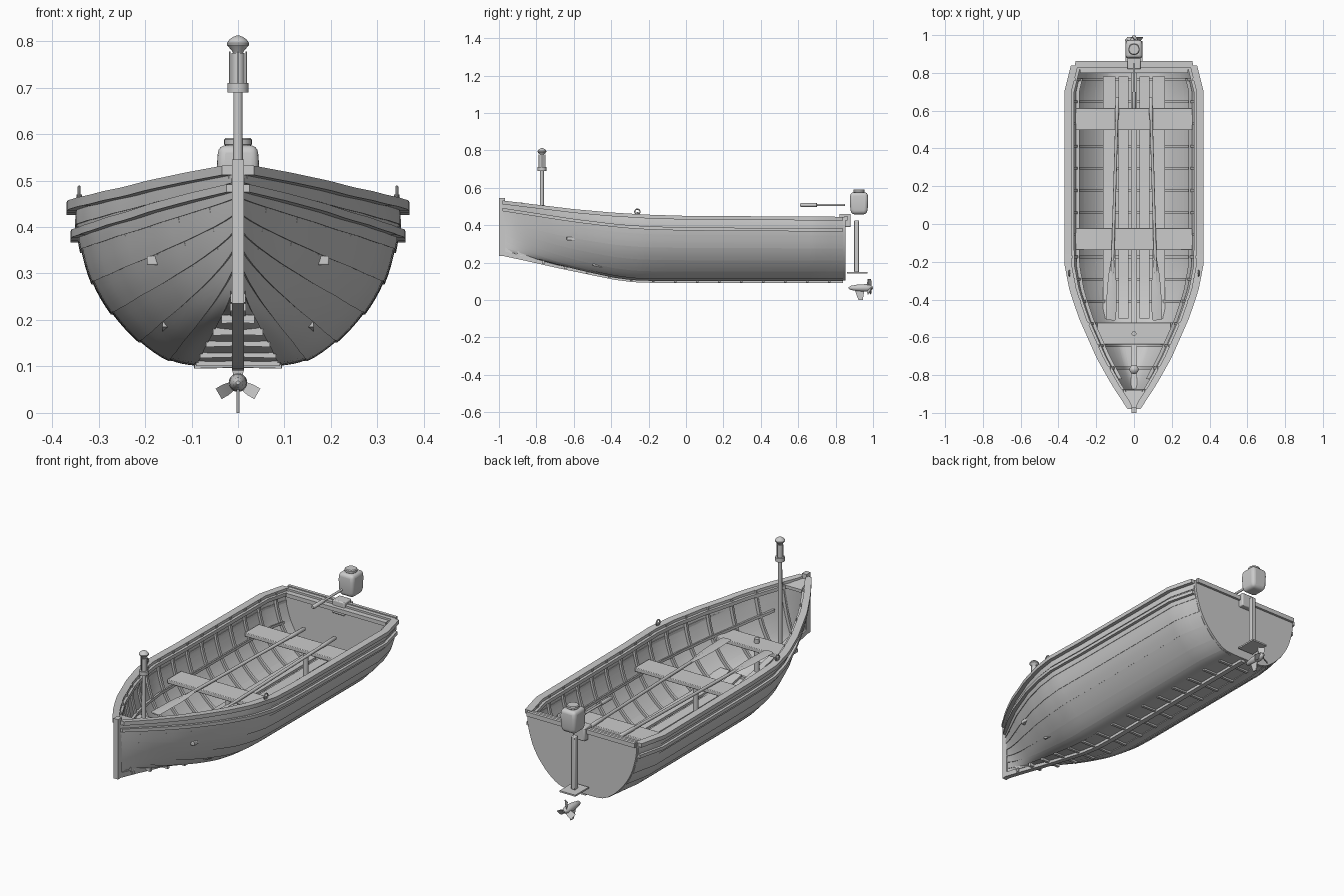
import bpy, bmesh, math
from mathutils import Vector

if "Cube" in bpy.data.objects:
    bpy.data.objects.remove(bpy.data.objects["Cube"])


def finish(name, bm, mirror=False, bevel=0, seg=2, angle=35):
    bmesh.ops.recalc_face_normals(bm, faces=bm.faces)
    me = bpy.data.meshes.new(name)
    bm.to_mesh(me)
    bm.free()
    ob = bpy.data.objects.new(name, me)
    bpy.context.collection.objects.link(ob)
    if bevel:
        b = ob.modifiers.new("bevel", 'BEVEL')
        b.width, b.segments = bevel, seg
    if mirror:
        ob.modifiers.new("mirror", 'MIRROR').use_mirror_merge = False
    bpy.ops.object.select_all(action='DESELECT')
    ob.select_set(True)
    bpy.context.view_layer.objects.active = ob
    bpy.ops.object.shade_smooth_by_angle(angle=math.radians(angle))
    return ob


def loft(name, rings, mirror=False, bm=None, **kw):
    own = bm is None
    bm = bm or bmesh.new()
    vs = [[bm.verts.new(p) for p in r] for r in rings]
    n = len(vs[0])
    for a, b in zip(vs, vs[1:]):
        for i in range(n):
            j = (i + 1) % n
            bm.faces.new((a[i], a[j], b[j], b[i]))
    bm.faces.new(vs[0])
    bm.faces.new(vs[-1][::-1])
    return finish(name, bm, mirror, **kw) if own else bm


def box(name, x0, x1, y0, y1, z0, z1, mirror=False, **kw):
    ring = lambda z: [(x0, y0, z), (x1, y0, z), (x1, y1, z), (x0, y1, z)]
    return loft(name, [ring(z0), ring(z1)], mirror, **kw)


def turned(name, origin, axis, prof, n=20, mirror=False):
    """Round part: prof is (distance along axis, radius)."""
    q = Vector((0, 0, 1)).rotation_difference(Vector(axis).normalized())
    o = Vector(origin)
    return loft(name, [[o + q @ Vector((r * math.cos(2 * math.pi * k / n),
                r * math.sin(2 * math.pi * k / n), d)) for k in range(n)] for d, r in prof], mirror)


def interp(table, y):
    for (a, u), (b, v) in zip(table, table[1:]):
        if y <= b:
            return u + (v - u) * max(0, (y - a) / (b - a))
    return table[-1][1]


# Hull lines: half beam, sheer height and keel height along the boat
BEAM = [(-.98, .012), (-.85, .097), (-.71, .176), (-.5, .269), (-.35, .32), (-.22, .345),
        (-.1, .347), (.7, .347), (.84, .312)]
SHEER = [(-.98, .53), (-.8, .508), (-.6, .484), (-.4, .466), (-.2, .454), (0, .448), (.84, .443)]
KEEL = [(-.98, .25), (-.85, .222), (-.7, .188), (-.5, .146), (-.38, .122), (-.28, .109), (-.15, .105), (.84, .105)]
PROFILE = [(0, 0), (.26, .0), (.43, .03), (.61, .145), (.78, .32), (.9, .51), (.97, .71), (1, .86), (1, 1)]
YS = [-.98 + 1.68 * k / 42 for k in range(43)] + [.77, .84]
beam = lambda y: interp(BEAM, y)
sheer = lambda y: interp(SHEER, y)
keel = lambda y: interp(KEEL, y)


def section(s):
    """Smooth curve through the midship profile points, s from 0 to 8."""
    i = min(int(s), 7)
    u = s - i
    p0, p1, p2, p3 = (Vector(PROFILE[min(max(k, 0), 8)]) for k in range(i - 1, i + 3))
    return p1 + .5 * u * (p2 - p0 + u * (2 * p0 - 5 * p1 + 4 * p2 - p3 + u * (3 * (p1 - p2) + p3 - p0)))


def hull(y, s):
    b = max(0, (-.2 - y) / .78) ** 3.5
    p = section(s).lerp(Vector((s / 8, s / 8)), b)
    return Vector((p.x * beam(y), y, keel(y) + p.y * (sheer(y) - keel(y))))


def normal(y, s):
    d = hull(y, min(s + .3, 8)) - hull(y, max(s - .3, 0))
    return Vector((d.z, 0, -d.x)).normalized()


# Overlapping hull planks
for i in range(8):
    rings = []
    for y in YS:
        pts = [(hull(y, i + k / 4), normal(y, i + k / 4), .0035 * (1 - k / 4) * (i > 0)) for k in range(5)]
        rings.append([p + n * lap for p, n, lap in pts] + [p - n * .008 for p, n, _ in pts[::-1]])
    loft(f"plank_{i + 1}", rings, True)

# Transom, its cap and inner beam
half = [hull(.84, i / 3) for i in range(25)]
outline = half + [Vector((-p.x, p.y, p.z)) for p in half[:0:-1]]
loft("transom", [[p + Vector((0, d, 0)) for p in outline] for d in (-.012, .012)])
box("transom_cap", -.31, .31, .848, .864, .425, .448)
box("transom_beam", -.285, .285, .80, .83, .413, .433)


def rail(name, inner, outer, top, bottom, dz=lambda y: 0):
    rings = []
    for y in YS:
        w, s = beam(y), sheer(y) - dz(y)
        xi = max(0.004, w + inner)
        rings.append([(xi, y, s + bottom), (w + outer, y, s + bottom), (w + outer, y, s + top), (xi, y, s + top)])
    loft(name, rings, True)


# Gunwale, rub rail and inner rails
rail("gunwale", -.016, .022, .002, -.018)
rail("rub_rail", -.012, .013, 0, -.017, lambda y: .06 if y > -.3 else .06 - .022 * (-.3 - y) / .68)
rail("inner_rail", -.03, -.012, -.012, -.03)
loft("seat_riser", [[hull(y, 5) - normal(y, 5) * d + Vector((0, 0, h))
     for d, h in ((.006, 0), (.026, 0), (.026, .014), (.006, .014))] for y in YS[4:-1]], True)

# Bent ribs and the floor timbers below them
bm_r, bm_f = bmesh.new(), bmesh.new()
for k in range(15):
    y = -.88 + k * .1175
    rings = []
    for i in range(17):
        p, n = hull(y, i / 2), normal(y, i / 2)
        rings.append([p - n * d + Vector((0, e, 0)) for d, e in ((.003, -.007), (.02, -.007), (.02, .007), (.003, .007))])
    loft("", rings, bm=bm_r)
    w = hull(y, 1).x + .004
    z = keel(y)
    loft("", [[(x, y - .007, z + h - .012), (x, y + .007, z + h - .012), (x, y + .007, z + h + .006),
               (x, y - .007, z + h + .006)] for x, h in ((.005, .004), (w, .002))], bm=bm_f)
finish("ribs", bm_r, True)
finish("floor_timbers", bm_f, True)

# Keel, keelson and stem
loft("keel", [[(-.013, y, keel(y) - .014), (.013, y, keel(y) - .014), (.013, y, keel(y) + .012),
               (-.013, y, keel(y) + .012)] for y in YS])
loft("keelson", [[(-.016, y, keel(y) + .005), (.016, y, keel(y) + .005), (.016, y, keel(y) + .03),
                  (-.016, y, keel(y) + .03)] for y in YS[2:]])
box("stem", -.013, .013, -1, -.968, .235, .545)
loft("bow_knee", [[(-w, y, z), (w, y, z), (w, y, z + .016), (-w, y, z + .016)]
                  for y, w, z in ((-.97, .02, .504), (-.88, .045, .492))])

# Bottom boards rising with the keel at the bow, seats and seat posts
for name, x0, x1 in (("inner_board", .03, .083), ("outer_board", .098, .163)):
    rings = []
    for y in (-.5, -.44, -.38, -.33, -.28, .78):
        z = max(.144, keel(y) + .035) + (x0 > .09) * .004
        rings.append([(x0, y, z), (x1, y, z), (x1, y, z + .013), (x0, y, z + .013)])
    loft(name, rings, True)
for n, (y, w) in enumerate(((.555, .31), (-.08, .31), (-.58, .196)), 1):
    box(f"seat_{n}", -w, w, y - .058, y + .058, .318, .338, bevel=.003)
    turned(f"seat_post_{n}", (0, y, .13 if n < 3 else .17), (0, 0, 1), [(0, .013), (.155, .013), (.19, .013)], 12)

# Oars resting on the seats
a, b = Vector((.088, .67, .352)), Vector((.122, -.51, .352))
d = (b - a).normalized()
turned("oar_shaft", a, d, [(0, .007), (.005, .010), (.11, .010), (.12, .008), (.9, .008), (.98, .006)], 14, True)
side = Vector((-d.y, d.x, 0))
loft("oar_blade", [[a + d * t + side * w * s + Vector((0, 0, h * u)) for s, u in ((-1, 0), (0, -1), (1, 0), (0, 1))]
     for t, w, h in ((.86, .009, .008), (.93, .019, .007), (1.02, .026, .005), (1.17, .027, .004), (1.18, .022, .003))], True)

# Oarlocks
turned("oarlock_pin", (.342, -.26, .445), (0, 0, 1), [(0, .006), (.025, .006)], 10, True)
bm = bmesh.new()
ring = [[bm.verts.new((.342 + .0035 * math.sin(v), -.26 + (.014 + .0035 * math.cos(v)) * math.cos(u),
         .472 + (.014 + .0035 * math.cos(v)) * math.sin(u)))
         for v in [k * math.tau / 8 for k in range(8)]] for u in [k * math.tau / 20 for k in range(20)]]
for i in range(20):
    for j in range(8):
        bm.faces.new((ring[i][j], ring[(i + 1) % 20][j], ring[(i + 1) % 20][(j + 1) % 8], ring[i][(j + 1) % 8]))
finish("oarlock_ring", bm, True)

# Lantern mast
up = (0, 0, 1)
turned("mast", (0, -.77, 0), up, [(.21, .011), (.7, .010)])
turned("lantern_collar", (0, -.77, 0), up, [(.69, .023), (.71, .023)])
turned("lantern_glass", (0, -.77, 0), up, [(.71, .014), (.775, .014)])
turned("lantern_cap", (0, -.77, 0), up, [(.775, .011), (.779, .013), (.792, .024), (.796, .024),
       (.804, .018), (.809, .011), (.812, .003)])
for k in range(4):
    t = k * math.pi / 2
    turned(f"lantern_bar_{k + 1}", (.018 * math.cos(t), -.77 + .018 * math.sin(t), .705), up, [(0, .0015), (.073, .0015)], 6)

# Outboard motor: head, leg, clamp and tiller
loft("motor_cowling", [[(sx * w, .925 + sy * w * 1.08, z) for sx, sy in ((-1, -1), (1, -1), (1, 1), (-1, 1))]
     for z, w in ((.458, .037), (.485, .043), (.54, .045), (.576, .042))], bevel=.016, seg=4, angle=50)
turned("motor_top", (0, .925, 0), up, [(.57, .022), (.578, .03), (.588, .03), (.592, .026)])
box("motor_leg", -.012, .012, .899, .925, .15, .425, bevel=.004)
box("motor_clamp", -.035, .035, .82, .88, .39, .46, bevel=.005)
box("splash_plate", -.045, .045, .86, .97, .143, .151)
turned("tiller", (0, .85, .508), (0, -1, 0), [(0, .006), (.15, .006), (.151, .010), (.235, .010), (.24, .007)], 14)

# Gearcase, skeg and propeller
turned("gearcase", (0, 0, .065), (0, 1, 0), [(.87, .004), (.88, .011), (.92, .018), (.965, .02), (.985, .016), (1, .005)])
loft("skeg", [[(-.003, y0, z), (.003, y0, z), (.003, y1, z), (-.003, y1, z)]
     for z, y0, y1 in ((0, .922, .945), (.06, .9, .955))])
bm = bmesh.new()
for k in range(3):
    t = math.pi / 2 + k * math.tau / 3
    r, s = Vector((math.cos(t), 0, math.sin(t))), Vector((-math.sin(t), 0, math.cos(t)))
    c = Vector((0, .98, .065))
    loft("", [[c + r * q + s * (w * e) + Vector((0, tw * e + f, 0)) for e, f in ((-1, -.002), (1, -.002), (1, .002), (-1, .002))]
         for q, w, tw in ((.01, .009, .009), (.03, .013, .009), (.048, .013, .008))], bm=bm)
finish("propeller", bm)
